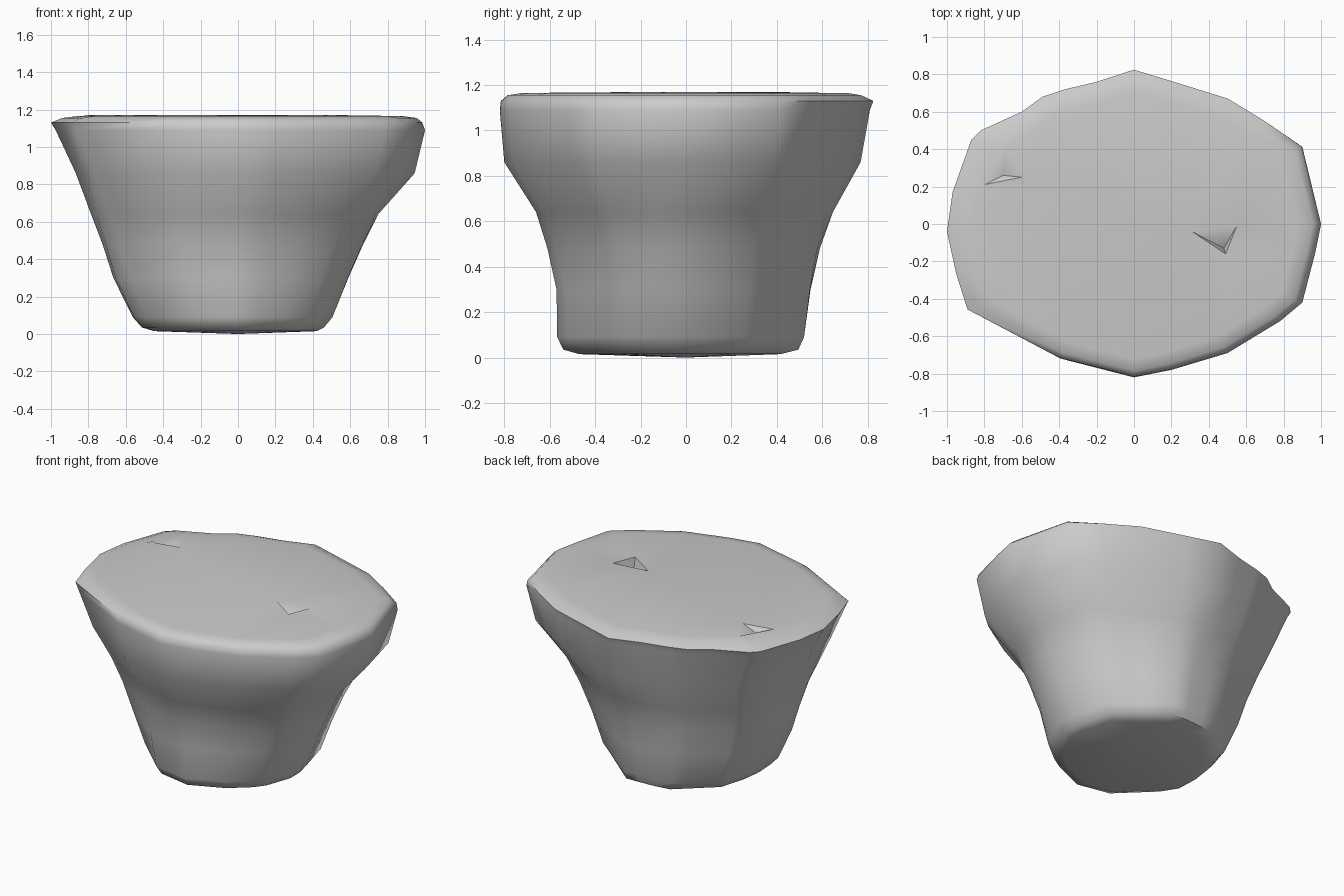
import bpy, bmesh, math
from mathutils import Vector

if "Cube" in bpy.data.objects:
    bpy.data.objects.remove(bpy.data.objects["Cube"])

# Outlines of the broad top and the narrow base
TOP = [(1, 0), (.9, .42), (.71, .55), (.51, .67), (.2, .765), (0, .825), (-.2, .76),
       (-.37, .72), (-.49, .68), (-.6, .6), (-.82, .5), (-.87, .45), (-.97, .17),
       (-1, -.04), (-.95, -.27), (-.89, -.46), (-.4, -.72), (0, -.82), (.2, -.78),
       (.5, -.69), (.78, -.52), (.9, -.42), (.97, -.15)]
BASE = [(.5, .2), (.5, -.2), (.32, -.43), (0, -.565), (-.35, -.5), (-.58, -.15),
        (-.52, .25), (-.22, .5), (.1, .52)]

# Side profile: z, left, right, front, back extents, share of top outline
LEVELS = [(.015, .46, .42, .47, .42, 0), (.035, .53, .46, .54, .50, 0),
          (.09, .58, .505, .567, .525, 0), (.30, .685, .59, .57, .555, .1),
          (.48, .74, .67, .61, .595, .3), (.64, .795, .75, .66, .65, .6),
          (.86, .87, .945, .80, .77, .9), (1.09, .975, 1, .82, .81, 1),
          (1.13, 1, .985, .815, .825, 1), (1.155, .94, .955, .785, .77, 1),
          (1.165, .86, .88, .72, .71, 1)]


def normalise(poly):
    xs, ys = [p[0] for p in poly], [p[1] for p in poly]
    return [Vector((x / (max(xs) if x > 0 else -min(xs)),
                    y / (max(ys) if y > 0 else -min(ys)))) for x, y in poly]


def radius(poly, d):
    best = 1
    for a, b in zip(poly, poly[1:] + poly[:1]):
        e = b - a
        den = d.cross(e)
        if abs(den) > 1e-9:
            r, s = a.cross(e) / den, a.cross(d) / den
            if r > 0 and -1e-6 <= s <= 1 + 1e-6:
                best = r
    return best


top, base = normalise(TOP), normalise(BASE)
dirs = [p.normalized() for p in top]
bm = bmesh.new()

# Lofted rock sides
rings = []
for z, left, right, front, back, mix in LEVELS:
    ring = []
    for d in dirs:
        p = d * (radius(top, d) * mix + radius(base, d) * (1 - mix))
        ring.append(bm.verts.new((p.x * (right if p.x > 0 else left),
                                  p.y * (back if p.y > 0 else front), z)))
    rings.append(ring)
n = len(dirs)
for lo, hi in zip(rings, rings[1:]):
    for i in range(n):
        j = (i + 1) % n
        bm.faces.new((lo[i], lo[j], hi[j], hi[i]))

# Underside
c = bm.verts.new((0, 0, 0))
for i in range(n):
    bm.faces.new((c, rings[0][(i + 1) % n], rings[0][i]))

# Top surface with two small chipped dents
edges = [bm.edges.get((rings[-1][i], rings[-1][(i + 1) % n])) for i in range(n)]
dents = [([(.31, -.04), (.49, -.16), (.55, -.01)], (.48, -.13, 1.10)),
         ([(-.8, .21), (-.6, .25), (-.68, .42)], (-.7, .26, 1.14))]
for tri, low in dents:
    vs = [bm.verts.new((x, y, 1.17)) for x, y in tri]
    v = bm.verts.new(low)
    for i in range(3):
        edges.append(bm.edges.new((vs[i], vs[(i + 1) % 3])))
        bm.faces.new((vs[i], vs[(i + 1) % 3], v))
bmesh.ops.triangle_fill(bm, edges=edges, use_beauty=True, normal=(0, 0, 1))
bmesh.ops.recalc_face_normals(bm, faces=bm.faces[:])

mesh = bpy.data.meshes.new("rock")
bm.to_mesh(mesh)
bm.free()
rock = bpy.data.objects.new("rock", mesh)
bpy.context.collection.objects.link(rock)
bpy.context.view_layer.objects.active = rock
rock.select_set(True)
bpy.ops.object.shade_smooth_by_angle(angle=math.radians(50))
